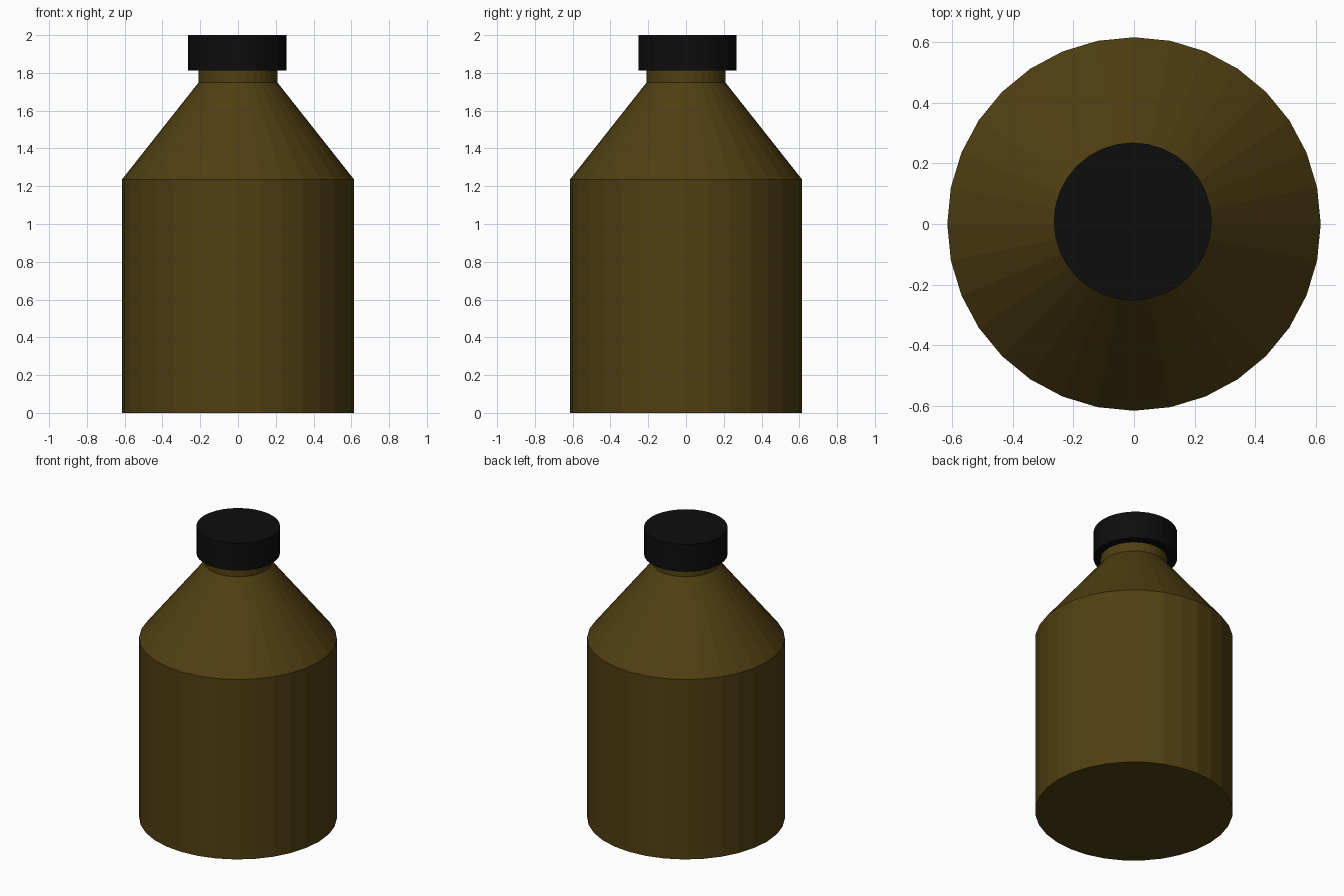
import bpy, bmesh, math

if "Cube" in bpy.data.objects:
    bpy.data.objects.remove(bpy.data.objects["Cube"])


def material(name, color):
    mat = bpy.data.materials.new(name)
    mat.diffuse_color = color
    mat.use_nodes = True
    mat.node_tree.nodes["Principled BSDF"].inputs["Base Color"].default_value = mat.diffuse_color
    return mat


def lathe(name, profile, mat, center=(0, 0), sides=32):
    """Revolve (radius, z) points into a closed, flat-shaded solid."""
    bm = bmesh.new()
    rings = []
    for r, z in profile:
        rings.append([bm.verts.new((r * math.cos(2 * math.pi * i / sides),
                                    r * math.sin(2 * math.pi * i / sides), z))
                      for i in range(sides)])
    for low, high in zip(rings, rings[1:]):
        for i in range(sides):
            j = (i + 1) % sides
            bm.faces.new((low[i], low[j], high[j], high[i]))
    bm.faces.new(rings[0][::-1])
    bm.faces.new(rings[-1])
    mesh = bpy.data.meshes.new(name)
    bm.to_mesh(mesh)
    bm.free()
    mesh.materials.append(mat)
    obj = bpy.data.objects.new(name, mesh)
    obj.location = (center[0], center[1], 0)
    bpy.context.collection.objects.link(obj)
    return obj


brown = material("brown_glass", (0.08, 0.05, 0.006, 1))
black = material("black_plastic", (0.004, 0.004, 0.004, 1))

# Bottle: straight body, conical shoulder, short neck ending inside the cap
lathe("bottle", [(0.615, 0), (0.615, 1.235), (0.208, 1.75), (0.208, 1.85)], brown)

# Screw cap, sitting very slightly off centre
lathe("cap", [(0.26, 1.813), (0.26, 2.0)], black, center=(-0.004, 0.008))
